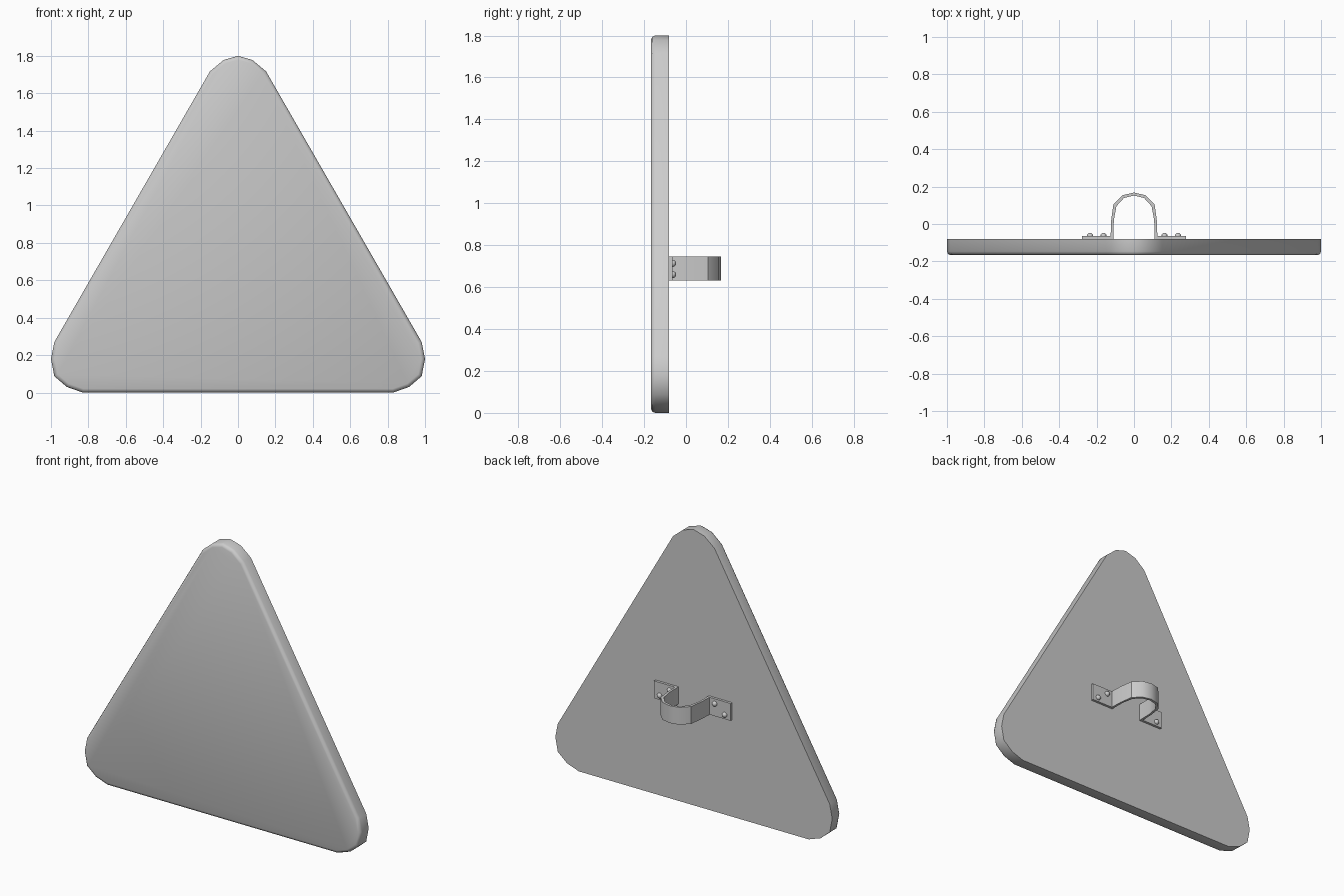
import bpy, bmesh
from mathutils import Vector

if "Cube" in bpy.data.objects:
    bpy.data.objects.remove(bpy.data.objects["Cube"])


def make_object(name, bm, angle=0.6):
    bmesh.ops.recalc_face_normals(bm, faces=bm.faces)
    mesh = bpy.data.meshes.new(name)
    bm.to_mesh(mesh)
    bm.free()
    ob = bpy.data.objects.new(name, mesh)
    bpy.context.collection.objects.link(ob)
    bpy.ops.object.select_all(action='DESELECT')
    ob.select_set(True)
    bpy.context.view_layer.objects.active = ob
    bpy.ops.object.shade_smooth_by_angle(angle=angle)
    return ob


def mirrored(half):
    """Close a right-hand half profile across x = 0."""
    return half + [(-x, v) for x, v in reversed(half) if x > 0]


def prism(points, offset):
    """Extrude a closed outline by an offset."""
    bm = bmesh.new()
    face = bm.faces.new([bm.verts.new(p) for p in points])
    ext = bmesh.ops.extrude_face_region(bm, geom=[face])
    moved = [g for g in ext['geom'] if isinstance(g, bmesh.types.BMVert)]
    bmesh.ops.translate(bm, verts=moved, vec=Vector(offset))
    return bm


# Triangular plate with rounded corners and a softened front rim
BACK, FRONT = -0.08, -0.167
half = [(0, 1.8), (0.077, 1.778), (0.15, 1.717), (0.982, 0.27), (1.0, 0.18),
        (0.982, 0.087), (0.915, 0.03), (0.83, 0.003)]
half = [(x, z if z > 0.01 else 0.0) for x, z in half]
bm = prism([(x, BACK, z) for x, z in mirrored(half)], (0, FRONT - BACK, 0))
rim = [e for e in bm.edges if all(abs(v.co.y - FRONT) < 1e-4 for v in e.verts)]
bmesh.ops.bevel(bm, geom=rim, offset=0.02, segments=2, profile=0.5, affect='EDGES')
make_object("sign_plate", bm, 0.8)

# Strap bracket: flat tabs and a hoop, drawn from above and extruded upward
Z0, Z1 = 0.632, 0.745
outer = [(0, 0.168), (0.062, 0.154), (0.11, 0.105), (0.122, 0.02), (0.125, -0.064),
         (0.277, -0.064), (0.277, -0.08)]
inner = [(0.110, -0.08), (0.108, 0.02), (0.094, 0.095), (0.054, 0.139), (0, 0.152)]
left = [(-x, y) for x, y in reversed(outer[1:] + inner[:-1])]
outline = outer + inner + left
make_object("strap_bracket", prism([(x, y, Z0) for x, y in outline], (0, 0, Z1 - Z0)))

# Domed rivets, two on each tab
bm = bmesh.new()
for side in (-1, 1):
    for x, z in ((0.163, 0.713), (0.235, 0.66)):
        new = bmesh.ops.create_uvsphere(bm, u_segments=12, v_segments=8, radius=0.017)
        bmesh.ops.translate(bm, verts=new['verts'], vec=(side * x, -0.064, z))
make_object("rivets", bm, 1.0)
